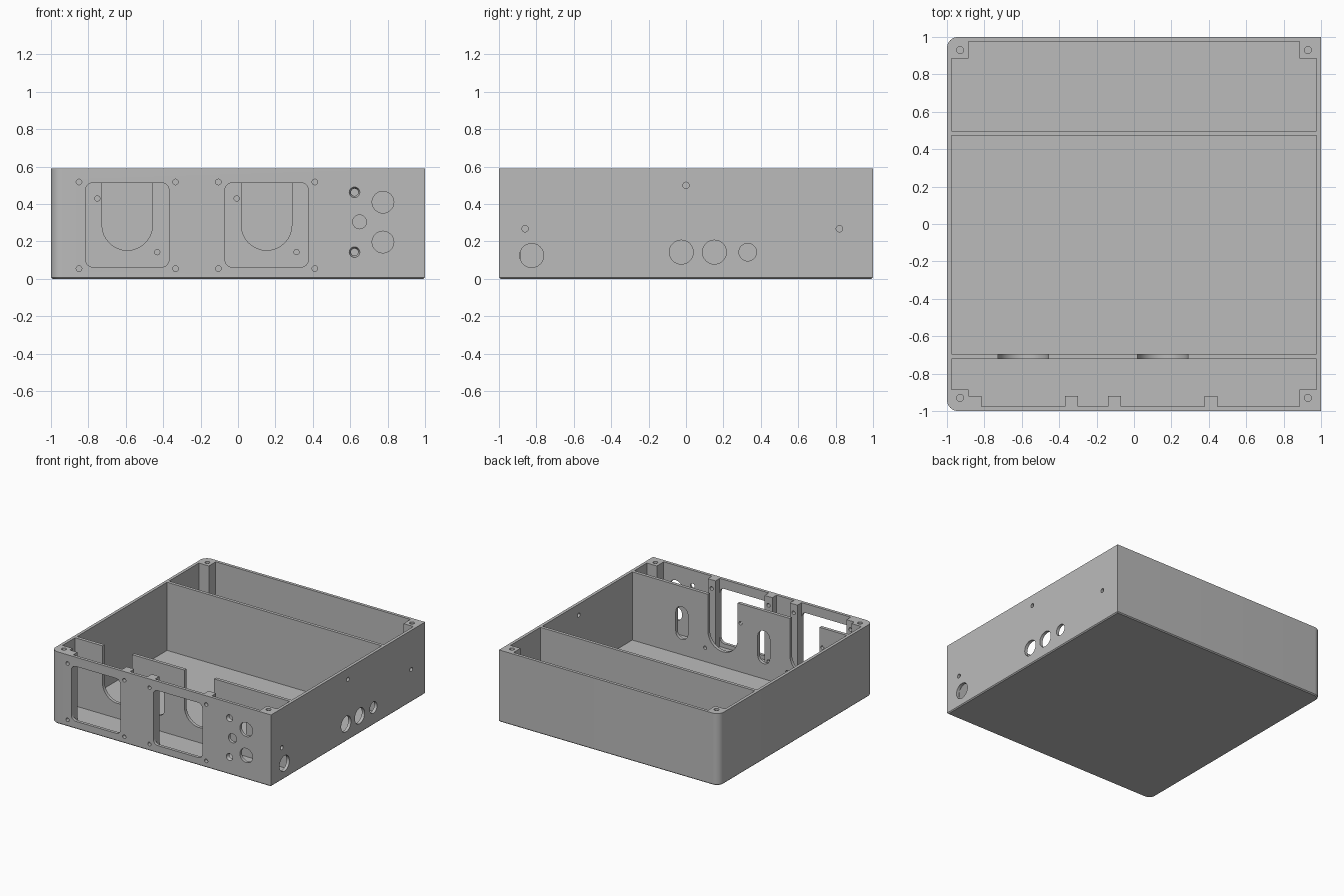
import bpy
import bmesh
import math

cube = bpy.data.objects.get("Cube")
if cube:
    bpy.data.objects.remove(cube, do_unlink=True)

GREY = (0.5, 0.5, 0.5, 1.0)
mat = bpy.data.materials.new("plain grey")
mat.use_nodes = True
mat.diffuse_color = GREY
mat.node_tree.nodes["Principled BSDF"].inputs["Base Color"].default_value = GREY

TOP, FLOOR, INNER = 0.59, 0.03, 0.975


def outline(x0, x1, y0, y1, radii=(0, 0, 0, 0), steps=8):
    """Rectangle with a radius per corner, counter-clockwise from lower left."""
    corners = ((x0, y0, 1, 1), (x1, y0, -1, 1), (x1, y1, -1, -1), (x0, y1, 1, -1))
    pts = []
    for i, ((x, y, sx, sy), r) in enumerate(zip(corners, radii)):
        if r == 0:
            pts.append((x, y))
            continue
        for k in range(steps + 1):
            a = math.pi * (1 + i / 2 + k / steps / 2)
            p = (x + sx * r + r * math.cos(a), y + sy * r + r * math.sin(a))
            if not pts or math.dist(p, pts[-1]) > 1e-5:
                pts.append(p)
    if math.dist(pts[0], pts[-1]) < 1e-5:
        pts.pop()
    return pts


def disc(u, v, r):
    return outline(u - r, u + r, v - r, v + r, (r,) * 4)


def prism(name, pts, axis, a, b, taper=1.0):
    """Extrude a flat outline along an axis, optionally shrinking the far end."""
    place = {"x": lambda u, v, d: (d, u, v),
             "y": lambda u, v, d: (u, d, v),
             "z": lambda u, v, d: (u, v, d)}[axis]
    cu = sum(p[0] for p in pts) / len(pts)
    cv = sum(p[1] for p in pts) / len(pts)
    bm = bmesh.new()
    near = [bm.verts.new(place(u, v, a)) for u, v in pts]
    far = [bm.verts.new(place(cu + (u - cu) * taper, cv + (v - cv) * taper, b))
           for u, v in pts]
    bm.faces.new(near)
    bm.faces.new(far)
    for i in range(len(pts)):
        j = (i + 1) % len(pts)
        bm.faces.new((near[i], near[j], far[j], far[i]))
    bmesh.ops.recalc_face_normals(bm, faces=bm.faces)
    mesh = bpy.data.meshes.new(name)
    bm.to_mesh(mesh)
    bm.free()
    obj = bpy.data.objects.new(name, mesh)
    bpy.context.collection.objects.link(obj)
    return obj


cutters = []


def cutter(*args, **kw):
    obj = prism("cutter", *args, **kw)
    obj.hide_render = True
    cutters.append(obj)
    return obj


def cut(obj, tools):
    """Subtract every tool and bake the result."""
    for tool in tools:
        mod = obj.modifiers.new("cut", "BOOLEAN")
        mod.operation = "DIFFERENCE"
        mod.solver = "EXACT"
        mod.object = tool
    graph = bpy.context.evaluated_depsgraph_get()
    mesh = bpy.data.meshes.new_from_object(obj.evaluated_get(graph))
    obj.modifiers.clear()
    obj.data = mesh


parts = []

# Outer shell: rounded on one side, square on the other, chamfered underneath
shell = prism("enclosure_shell", outline(-1, 1, -1, 1, (0.06, 0, 0, 0.06)), "z", 0, TOP)
bm = bmesh.new()
bm.from_mesh(shell.data)
rim = [e for e in bm.edges if all(v.co.z < 0.001 for v in e.verts)]
bmesh.ops.bevel(bm, geom=rim, offset=0.008, segments=1, affect="EDGES")
bm.to_mesh(shell.data)
bm.free()
parts.append(shell)

# Openings in the front panel
cavity = cutter(outline(-INNER, INNER, -INNER, INNER), "z", FLOOR, 0.8)
BAYS = (-0.592, 0.153)
windows = [cutter(outline(c - 0.223, c + 0.223, 0.063, 0.514, (0.04,) * 4), "y", -1.1, -0.95)
           for c in BAYS]
POST_X = [c + s * 0.258 for c in BAYS for s in (-1, 1)]
screws = {x: [cutter(disc(x, z, 0.015), "y", -1.1, -0.85) for z in (0.055, 0.518)]
          for x in POST_X}
sockets = [cutter(disc(x, z, r), "y", -1.1, -0.95)
           for x, z, r in ((0.65, 0.305, 0.037), (0.775, 0.41, 0.058), (0.775, 0.197, 0.058))]
sinks = [cutter(disc(0.623, z, 0.029), "y", -1.002, -0.97, taper=0.6)
         for z in (0.143, 0.463)]

# Openings in the side wall
side = [cutter(disc(y, z, r), "x", 0.95, 1.1)
        for y, z, r in ((-0.825, 0.125, 0.064), (-0.025, 0.143, 0.064),
                        (0.152, 0.143, 0.064), (0.33, 0.143, 0.047),
                        (-0.86, 0.268, 0.017), (0, 0.5, 0.017), (0.82, 0.268, 0.017))]
cut(shell, [cavity] + windows + sum(screws.values(), []) + sockets + sinks + side)

# Dividers
parts.append(prism("rear_divider", outline(-INNER, INNER, 0.472, 0.498), "z", FLOOR, TOP))
front = prism("front_divider", outline(-INNER, INNER, -0.722, -0.695), "z", FLOOR, TOP)
parts.append(front)
tools = []
for c in BAYS:
    shapes = (outline(c - 0.135, c + 0.135, 0.153, 0.8, (0.135, 0.135, 0, 0)),
              outline(c + 0.317, c + 0.427, 0.155, 0.425, (0.055,) * 4),
              disc(c - 0.16, 0.43, 0.014),
              disc(c + 0.16, 0.143, 0.014))
    tools += [cutter(s, "y", -0.8, -0.6) for s in shapes]
cut(front, tools)

# Corner posts with lid screw holes
for sx, xname in ((-1, "right"), (1, "left")):
    for sy, yname in ((-1, "front"), (1, "rear")):
        xs = sorted((sx * 0.885, sx * INNER))
        ys = sorted((sy * 0.885, sy * INNER))
        post = prism(f"{yname}_{xname}_corner_post", outline(*xs, *ys), "z", FLOOR, TOP)
        cut(post, [cutter(disc(sx * 0.93, sy * 0.93, 0.019), "z", 0.3, 0.8)])
        parts.append(post)

# Mounting posts beside the front windows
for i, x in enumerate(POST_X):
    post = prism(f"mounting_post_{i + 1}", outline(x - 0.035, x + 0.035, -INNER, -0.92),
                 "z", FLOOR, TOP)
    cut(post, screws[x])
    parts.append(post)

# Remove helpers, then colour and shade
for obj in cutters:
    bpy.data.objects.remove(obj, do_unlink=True)
bpy.ops.object.select_all(action="DESELECT")
for obj in parts:
    obj.data.materials.clear()
    obj.data.materials.append(mat)
    obj.select_set(True)
bpy.context.view_layer.objects.active = shell
bpy.ops.object.shade_smooth_by_angle(angle=math.radians(30))
